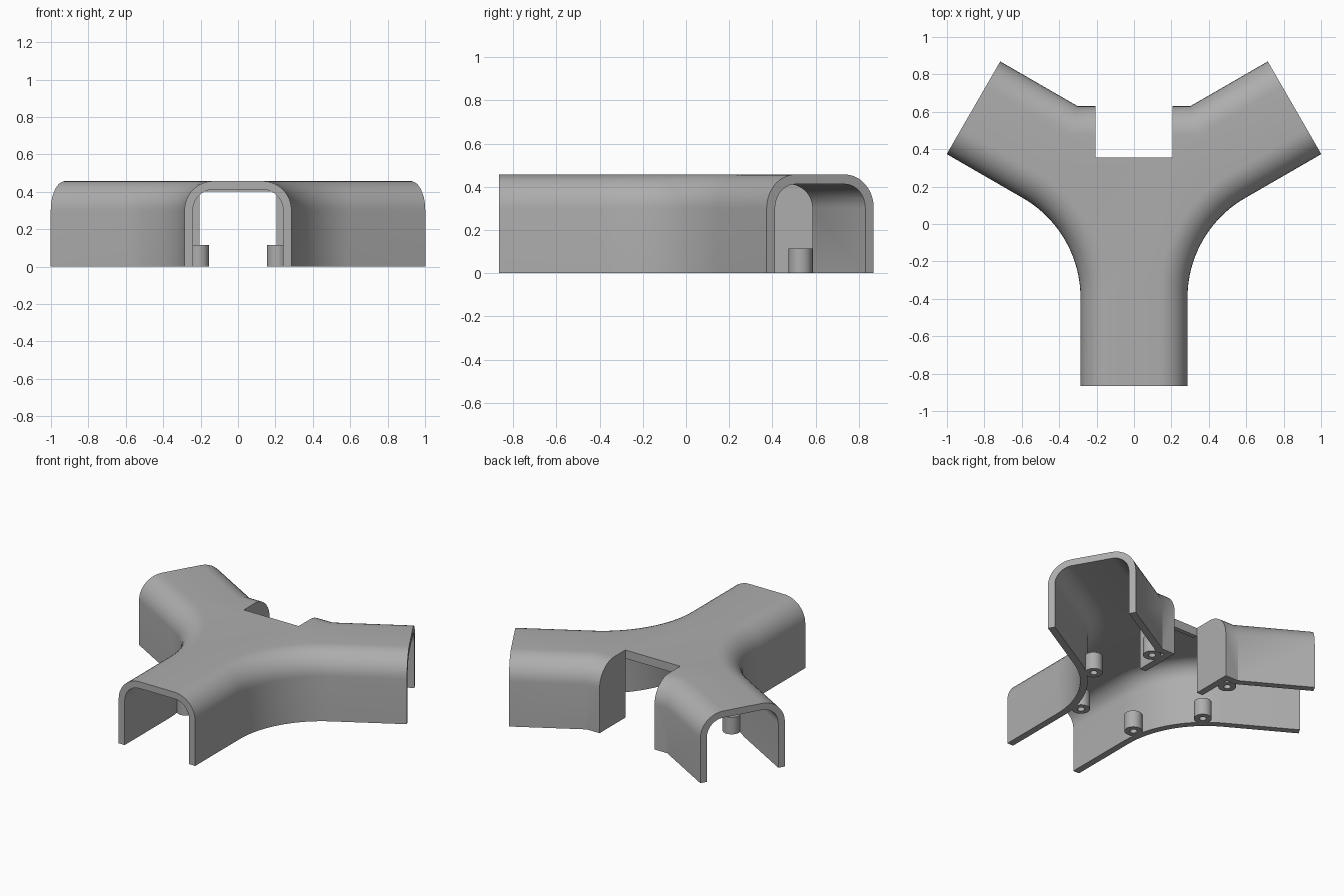
import bpy, bmesh
from math import sin, cos, pi, radians, tan
from mathutils import Vector

old = bpy.data.objects.get("Cube")
if old:
    bpy.data.objects.remove(old, do_unlink=True)

grey = bpy.data.materials.new("plain grey")
grey.use_nodes = True
COLOUR = (0.42, 0.42, 0.42, 1)
grey.diffuse_color = COLOUR
grey.node_tree.nodes["Principled BSDF"].inputs["Base Color"].default_value = COLOUR

HALF, LENGTH, TOP, WALL = 0.286, 0.991, 0.457, 0.045
CENTRE = Vector((0, 0.126))
ARM, SIDE = Vector((cos(pi / 6), 0.5)), Vector((0.5, -cos(pi / 6)))
BACK, FILLET = 0.63, 0.615
PIVOT = Vector((HALF + FILLET, CENTRE.y - (HALF + FILLET) * tan(pi / 6)))
NOTCH_X, NOTCH_Y = 0.205, 0.355


def make_object(name, bm):
    bmesh.ops.recalc_face_normals(bm, faces=bm.faces[:])
    mesh = bpy.data.meshes.new(name)
    bm.to_mesh(mesh)
    bm.free()
    mesh.materials.append(grey)
    obj = bpy.data.objects.new(name, mesh)
    bpy.context.collection.objects.link(obj)
    return obj


def outline(d, extra):
    """Y-shaped plan, inset by d, with the arm ends pushed out by extra."""
    w = HALF - d
    reach = LENGTH + extra
    half = [Vector((w, CENTRE.y - reach))]
    for i in range(21):
        a = pi - i / 20 * pi / 3
        half.append(PIVOT + (FILLET + d) * Vector((cos(a), sin(a))))
    half += [CENTRE + ARM * reach + SIDE * w, CENTRE + ARM * reach - SIDE * w]
    s = 2 * (BACK - d - CENTRE.y - cos(pi / 6) * w)
    half.append(CENTRE + ARM * s - SIDE * w)
    return half + [Vector((-p.x, p.y)) for p in reversed(half)]


def shell_solid(name, inset, radius, top, bottom, extra):
    """Solid with the Y-shaped plan and rounded upper edges."""
    levels = [(inset, bottom)]
    for i in range(11):
        a = i / 10 * pi / 2
        levels.append((inset + radius * (1 - cos(a)), top - radius * (1 - sin(a))))
    bm = bmesh.new()
    rings = [[bm.verts.new((p.x, p.y, z)) for p in outline(d, extra)] for d, z in levels]
    n = len(rings[0])
    for low, high in zip(rings, rings[1:]):
        for i in range(n):
            j = (i + 1) % n
            bm.faces.new((low[i], low[j], high[j], high[i]))
    bm.faces.new(rings[0])
    bm.faces.new(rings[-1])
    return make_object(name, bm)


def box(name, low, high):
    bm = bmesh.new()
    bmesh.ops.create_cube(bm, size=1)
    for v in bm.verts:
        v.co = [l if c < 0 else h for c, l, h in zip(v.co, low, high)]
    return make_object(name, bm)


def cylinder(name, x, y, radius, low, high):
    bm = bmesh.new()
    bmesh.ops.create_cone(bm, cap_ends=True, segments=32, radius1=radius,
                          radius2=radius, depth=high - low)
    bmesh.ops.translate(bm, verts=bm.verts[:], vec=(x, y, (low + high) / 2))
    return make_object(name, bm)


def cut(obj, cutter):
    mod = obj.modifiers.new("cut", 'BOOLEAN')
    mod.operation, mod.solver, mod.object = 'DIFFERENCE', 'EXACT', cutter
    bpy.context.view_layer.objects.active = obj
    bpy.ops.object.modifier_apply(modifier=mod.name)
    bpy.data.objects.remove(cutter, do_unlink=True)


def smooth(obj):
    bpy.ops.object.select_all(action='DESELECT')
    obj.select_set(True)
    bpy.context.view_layer.objects.active = obj
    bpy.ops.object.shade_smooth_by_angle(angle=radians(30))


# Hollow cover; walls beside the notch and the lip are left out of the cavity
cover = shell_solid("junction_cover", 0, 0.155, TOP, 0, 0)
cavity = shell_solid("cavity", WALL, 0.11, TOP - WALL, -0.1, 0.1)
for s in (-1, 1):
    xs = sorted((s * (NOTCH_X - 0.02), s * (NOTCH_X + WALL)))
    cut(cavity, box("notch_wall", (xs[0], NOTCH_Y, -0.2), (xs[1], 1, 1)))
cut(cavity, box("notch_lip", (-NOTCH_X, NOTCH_Y - 0.03, 0.4), (NOTCH_X, NOTCH_Y + 0.01, 1)))
cut(cover, cavity)

# Open notch at the back
cut(cover, box("notch", (-NOTCH_X, NOTCH_Y, -0.2), (NOTCH_X, 1, 1)))
smooth(cover)

# Screw bosses along the inside walls
spots = [("back", Vector((0.3, 0.53)))]
for name, angle in (("front", 168.7), ("middle", 131.3)):
    a = radians(angle)
    spots.append((name, PIVOT + (FILLET + 0.09) * Vector((cos(a), sin(a)))))
for name, p in spots:
    for side, s in (("left", 1), ("right", -1)):
        boss = cylinder(f"{name}_{side}_screw_boss", s * p.x, p.y, 0.055, 0, 0.115)
        cut(boss, cylinder("screw_hole", s * p.x, p.y, 0.022, -0.05, 0.09))
        smooth(boss)
